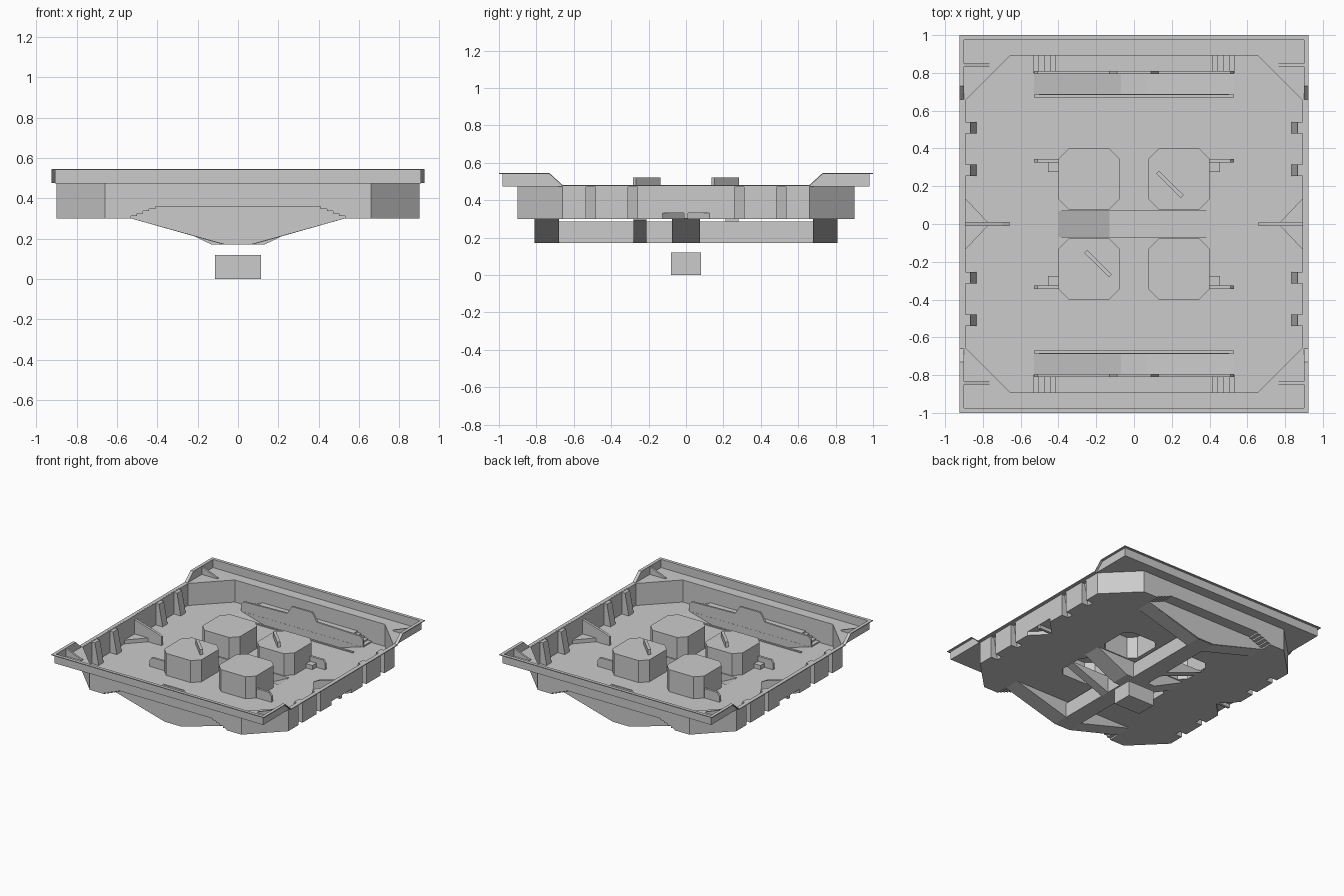
import bpy, bmesh
from mathutils import Matrix

cube = bpy.data.objects.get("Cube")
if cube:
    bpy.data.objects.remove(cube, do_unlink=True)

GREY = (0.6, 0.6, 0.6, 1)
mat = bpy.data.materials.new("plain grey")
mat.use_nodes = True
mat.diffuse_color = GREY
mat.node_tree.nodes["Principled BSDF"].inputs["Base Color"].default_value = GREY


def prism(name, axis, pts, lo, hi):
    """Extrude a 2D outline along an axis between lo and hi."""
    place = {"x": lambda a, b, h: (h, a, b),
             "y": lambda a, b, h: (a, h, b),
             "z": lambda a, b, h: (a, b, h)}[axis]
    bm = bmesh.new()
    low = [bm.verts.new(place(a, b, lo)) for a, b in pts]
    high = [bm.verts.new(place(a, b, hi)) for a, b in pts]
    bm.faces.new(low)
    bm.faces.new(high)
    n = len(pts)
    for i in range(n):
        j = (i + 1) % n
        bm.faces.new((low[i], low[j], high[j], high[i]))
    bmesh.ops.recalc_face_normals(bm, faces=bm.faces)
    mesh = bpy.data.meshes.new(name)
    bm.to_mesh(mesh)
    bm.free()
    mesh.materials.append(mat)
    obj = bpy.data.objects.new(name, mesh)
    bpy.context.collection.objects.link(obj)
    return obj


def rect(x0, x1, y0, y1):
    return [(x0, y0), (x1, y0), (x1, y1), (x0, y1)]


def box(name, x0, x1, y0, y1, z0, z1):
    return prism(name, "z", rect(x0, x1, y0, y1), z0, z1)


def octagon(half, cut, cx=0, cy=0):
    a, b = half, half - cut
    return [(cx + x, cy + y) for x, y in
            [(a, -b), (a, b), (b, a), (-b, a), (-a, b), (-a, -b), (-b, -a), (b, -a)]]


def mirrored(half):
    """Close a left-right symmetric outline from its right half."""
    return half + [(-a, b) for a, b in reversed(half)]


tools = []


def combine(tool, op):
    tool.hide_render = True
    tools.append(tool)
    mod = tray.modifiers.new(tool.name, "BOOLEAN")
    mod.solver = "EXACT"
    mod.operation = op
    mod.object = tool


def add(*args):
    combine(prism("bump", *args), "UNION")


def cut(*args):
    combine(prism("pocket", *args), "DIFFERENCE")


# Tray: chamfered pan, raised end rims and a thin outer flange
tray = prism("tray", "z", octagon(0.9, 0.24), 0.3, 0.479)
rim = mirrored([(0.982, 0.474), (0.982, 0.543), (0.73, 0.543), (0.66, 0.48)])
add("x", rim, -0.907, 0.907)
flange = mirrored([(1, 0.545), (0.73, 0.545), (0.66, 0.481)])
flange += [(a, b - 0.006) for a, b in reversed(flange)]
add("x", flange, -0.925, 0.925)
cut("z", rect(-0.9, 0.9, -0.975, 0.975), 0.4805, 0.7)
cut("z", octagon(0.893, 0.24), 0.307, 0.6)

# Hollow octagonal blocks standing on the floor
SIDES = (-1, 1)
for sx in SIDES:
    for sy in SIDES:
        add("z", octagon(0.162, 0.055, 0.238 * sx, 0.238 * sy), 0.303, 0.48)
        cut("z", octagon(0.155, 0.053, 0.238 * sx, 0.238 * sy), 0.28, 0.473)

# Hollow wedge ribs along the side walls
for sx in SIDES:
    for y in (-0.51, -0.285, 0.285, 0.51):
        outer = [(0.897, 0.303), (0.833, 0.303), (0.866, 0.477), (0.897, 0.477)]
        inner = [(0.92, 0.28), (0.837, 0.28), (0.873, 0.47), (0.92, 0.47)]
        add("y", [(a * sx, b) for a, b in outer], y - 0.031, y + 0.031)
        cut("y", [(a * sx, b) for a, b in inner], y - 0.025, y + 0.025)

# Triangular recesses at mid side
for sx in SIDES:
    add("z", [(0.897 * sx, -0.14), (0.897 * sx, 0.14), (0.765 * sx, 0)], 0.303, 0.337)
    cut("z", [(0.91 * sx, -0.135), (0.91 * sx, 0.135), (0.775 * sx, 0)], 0.28, 0.33)


# Stepped recesses under both ends
def stairs(grow, base):
    pts = [(0.53 + grow, base)]
    for i in range(5):
        x, z = 0.53 - 0.03 * i + grow, 0.312 + 0.012 * i + grow
        pts += [(x, z), (x - 0.03, z)]
    return mirrored(pts[:-1])


for sy in SIDES:
    add("y", stairs(0.006, 0.303), *sorted((0.8 * sy, 0.896 * sy)))
    cut("y", stairs(0, 0.28), *sorted((0.803 * sy, 0.92 * sy)))


# Sloped troughs hanging below the floor
def trough(end, bottom, y0, y1):
    add("y", mirrored([(end, 0.303), (end, 0.3), (bottom, 0.17)]), y0, y1)
    cut("y", mirrored([(end, 0.33), (end, 0.307), (bottom, 0.178)]), y0 + 0.007, y1 - 0.007)


for sy in SIDES:
    trough(0.53, 0.07, *sorted((0.68 * sy, 0.801 * sy)))
trough(0.4, 0.13, -0.075, 0.075)

# Apply the shaping and remove the helpers
graph = bpy.context.evaluated_depsgraph_get()
tray.data = bpy.data.meshes.new_from_object(tray.evaluated_get(graph))
tray.modifiers.clear()
for tool in tools:
    bpy.data.objects.remove(tool, do_unlink=True)

# Upright end panels with a central tab, plus low inner lips
panel = mirrored([(0.07, 0.172), (0.53, 0.3), (0.53, 0.36), (0.51, 0.385),
                  (0.13, 0.395), (0.09, 0.46)])
for sy in SIDES:
    prism("end_panel", "y", panel, *sorted((0.795 * sy, 0.81 * sy)))
    box("trough_lip", -0.53, 0.53, *sorted((0.67 * sy, 0.685 * sy)), 0.3, 0.315)
    # Spine under the floor
    box("spine", -0.07, 0.07, *sorted((0.07 * sy, 0.685 * sy)), 0.17, 0.285)

# Side fins, corner gussets, block tabs
for sx in SIDES:
    fin = [(0.896, 0.303), (0.66, 0.303), (0.66, 0.375), (0.7, 0.395), (0.896, 0.45)]
    prism("side_fin", "y", [(a * sx, b) for a, b in fin], -0.01, 0.01)
    for sy in SIDES:
        gusset = [(0.903, 0.478), (0.765, 0.478), (0.765, 0.488), (0.903, 0.54)]
        prism("corner_gusset", "y", [(a * sx, b) for a, b in gusset],
              *sorted((0.835 * sy, 0.849 * sy)))
        tab = [(0.39, 0.303), (0.53, 0.303), (0.53, 0.355), (0.51, 0.38), (0.39, 0.38)]
        prism("block_tab", "y", [(a * sx, b) for a, b in tab],
              *sorted((0.325 * sy, 0.343 * sy)))
        box("tab_foot", *sorted((0.39 * sx, 0.455 * sx)),
            *sorted((0.275 * sy, 0.328 * sy)), 0.303, 0.34)

# Diagonal keys on two blocks, and the braces beneath the opposite pair
for s in SIDES:
    key = box("diagonal_key", -0.092, 0.092, -0.011, 0.011, 0.476, 0.52)
    key.data.transform(Matrix.Translation((0.19 * s, 0.21 * s, 0))
                       @ Matrix.Rotation(-0.785, 4, "Z"))
    brace = [(0.06, 0.17), (0.07, 0.17), (0.4, 0.295), (0.4, 0.303), (0.06, 0.303)]
    prism("brace", "y", [(a * s, b) for a, b in brace], *sorted((-0.21 * s, -0.28 * s)))

# Loose block below the centre
box("lower_block", -0.115, 0.115, -0.08, 0.08, 0, 0.12)
